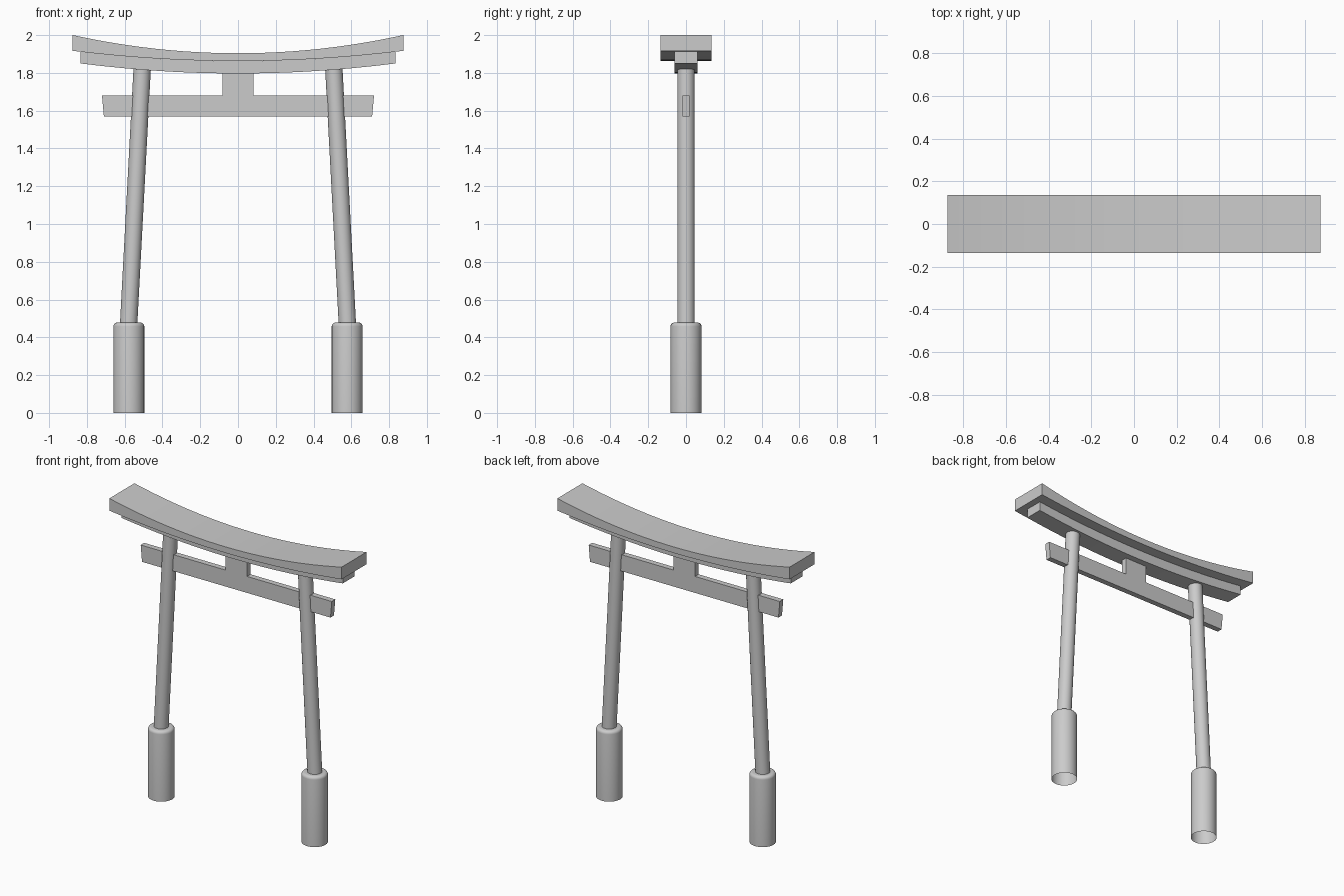
import bpy, bmesh, math
from mathutils import Vector

if "Cube" in bpy.data.objects:
    bpy.data.objects.remove(bpy.data.objects["Cube"])


def add_object(name, bm):
    bmesh.ops.recalc_face_normals(bm, faces=bm.faces)
    mesh = bpy.data.meshes.new(name)
    bm.to_mesh(mesh)
    bm.free()
    ob = bpy.data.objects.new(name, mesh)
    bpy.context.collection.objects.link(ob)
    return ob


def smooth(ob):
    bpy.ops.object.select_all(action='DESELECT')
    ob.select_set(True)
    bpy.context.view_layer.objects.active = ob
    bpy.ops.object.shade_smooth_by_angle(angle=math.radians(35))


def beam(name, half_x, half_y, top, bottom, steps=24, bottom_x=None):
    """Beam swept along x; top and bottom give z as a function of x."""
    bottom_x = bottom_x or half_x
    bm = bmesh.new()
    rings = []
    for i in range(steps + 1):
        t = -1 + 2 * i / steps
        xt, xb = t * half_x, t * bottom_x
        rings.append([bm.verts.new(p) for p in (
            (xb, -half_y, bottom(xb)), (xb, half_y, bottom(xb)),
            (xt, half_y, top(xt)), (xt, -half_y, top(xt)))])
    for a, b in zip(rings, rings[1:]):
        for j in range(4):
            k = (j + 1) % 4
            bm.faces.new((a[j], a[k], b[k], b[j]))
    bm.faces.new(rings[0])
    bm.faces.new(rings[-1])
    return add_object(name, bm)


def sag(z_mid, z_end, half):
    return lambda x: z_mid + (z_end - z_mid) * (x / half) ** 2


def flat(z):
    return lambda x: z


# Curved double lintel
seam = sag(1.863, 1.917, 0.875)
smooth(beam("top_lintel", 0.875, 0.135, sag(1.904, 2.0, 0.875), seam))
smooth(beam("lower_lintel", 0.833, 0.062, seam, sag(1.797, 1.85, 0.833)))

# Straight tie beam with slanted ends, and the central strut
beam("tie_beam", 0.72, 0.019, flat(1.68), flat(1.568), 1, 0.71)
beam("centre_strut", 0.082, 0.019, flat(1.81), flat(1.68), 1)


# Leaning pillars in round-shouldered sleeves, open underneath
def lathe(name, profile, foot, lean=0.0, sides=32):
    """Rings of (radius, z) around a vertical or leaning axis."""
    bm = bmesh.new()
    rings = []
    for r, z in profile:
        c = Vector((foot + lean * (z - profile[0][1]), 0, z))
        rings.append([bm.verts.new(c + Vector((r * math.cos(a), r * math.sin(a), 0)))
                      for a in (2 * math.pi * i / sides for i in range(sides))])
    for a, b in zip(rings, rings[1:]):
        for j in range(sides):
            k = (j + 1) % sides
            bm.faces.new((a[j], a[k], b[k], b[j]))
    bm.faces.new(rings[-1])
    smooth(add_object(name, bm))


shoulder = [(0.062 + 0.02 * math.cos(a), 0.458 + 0.02 * math.sin(a))
            for a in (math.pi / 2 * i / 5 for i in range(6))]
for side, s in (("left", -1), ("right", 1)):
    lathe(side + "_pillar_base", [(0.082, 0)] + shoulder, s * 0.578)
    lathe(side + "_pillar", [(0.046, 0.47), (0.046, 1.83)], s * 0.579, -s * 0.053)
